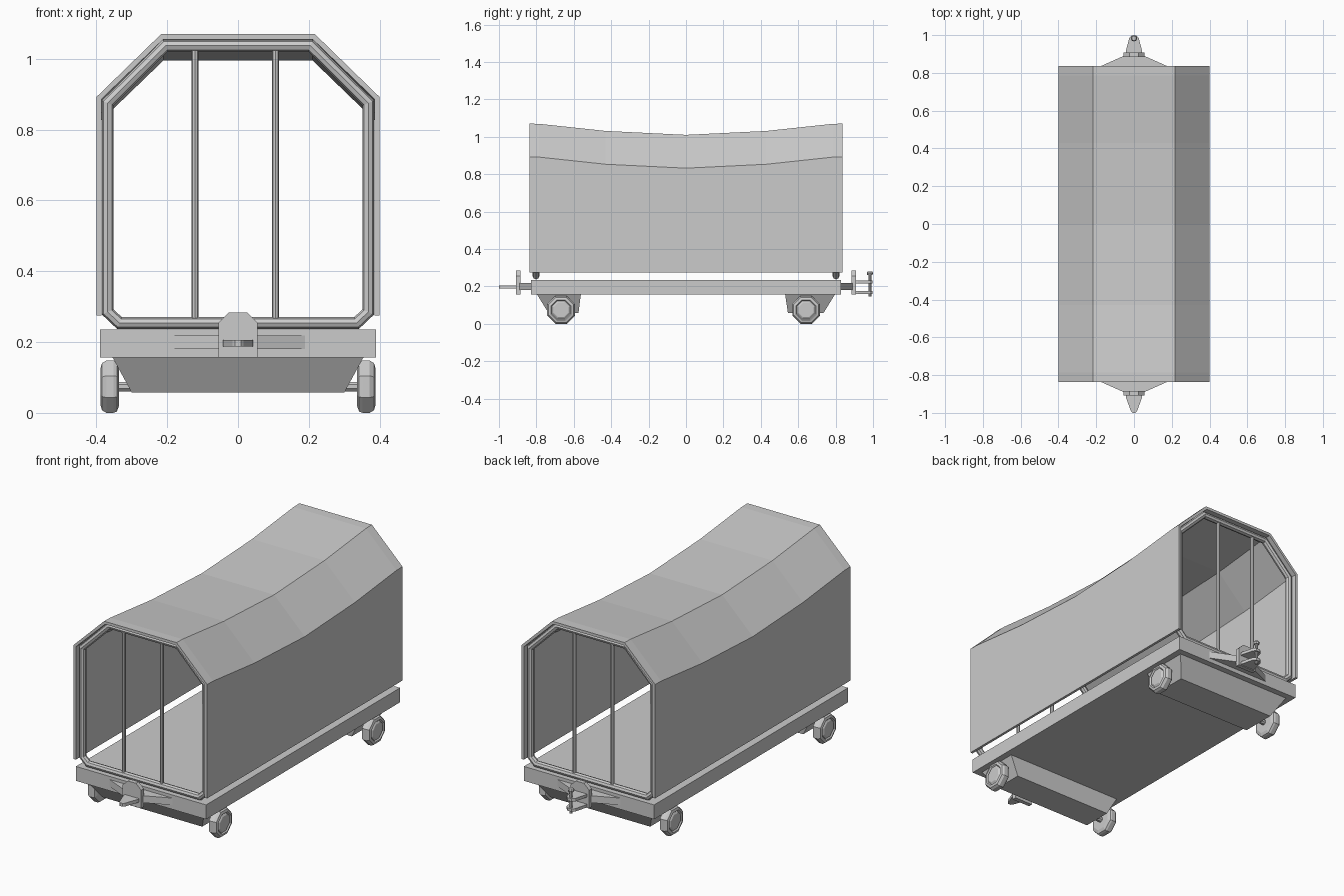
import bpy, bmesh, math
from mathutils import Vector

if "Cube" in bpy.data.objects:
    bpy.data.objects.remove(bpy.data.objects["Cube"])


def loft(name, rings, caps=True):
    """Skin a series of equal-length closed rings into a flat-shaded solid."""
    bm = bmesh.new()
    vs = [[bm.verts.new(p) for p in r] for r in rings]
    n = len(rings[0])
    for a, b in zip(vs, vs[1:]):
        for i in range(n):
            j = (i + 1) % n
            bm.faces.new((a[i], a[j], b[j], b[i]))
    if caps:
        bm.faces.new(vs[0])
        bm.faces.new(vs[-1])
    bmesh.ops.recalc_face_normals(bm, faces=bm.faces)
    me = bpy.data.meshes.new(name)
    bm.to_mesh(me)
    bm.free()
    ob = bpy.data.objects.new(name, me)
    bpy.context.collection.objects.link(ob)
    return ob


def slab(name, pts, z0, z1):
    """Extrude an (x, y) outline between two heights."""
    return loft(name, [[(x, y, z) for x, y in pts] for z in (z0, z1)])


def rect(x0, x1, y0, y1, z):
    return [(x0, y0, z), (x1, y0, z), (x1, y1, z), (x0, y1, z)]


def circle(x, y, z, r, n=8):
    return [(x + r * math.cos(2 * math.pi * i / n),
             y + r * math.sin(2 * math.pi * i / n), z) for i in range(n)]


# flat deck
loft("deck", [rect(-0.39, 0.39, -0.83, 0.83, z) for z in (0.157, 0.235)])

# sagging canopy sheet: open-bottomed shell, outer outline then inner outline
stations = [(-0.836, 0), (-0.785, 0.001), (-0.43, 0.039), (0, 0.06),
            (0.43, 0.039), (0.785, 0.001), (0.836, 0)]
outer = [(0.40, 0.275), (0.40, 0.892), (0.217, 1.07)]
inner = [(0.386, 0.275), (0.386, 0.886), (0.211, 1.055)]


def arch(half):
    return half + [(-x, z) for x, z in reversed(half)]


shell = arch(outer) + arch(inner)[::-1]
rings = [[(x, y, z - (s if z > 0.5 else 0)) for x, z in shell] for y, s in stations]
canopy = loft("canopy", rings, caps=False)
bm = bmesh.new()
bm.from_mesh(canopy.data)
bm.verts.ensure_lookup_table()
for base in (0, 12 * (len(stations) - 1)):
    for i in range(5):
        bm.faces.new([bm.verts[base + k] for k in (i, i + 1, 10 - i, 11 - i)])
bmesh.ops.recalc_face_normals(bm, faces=bm.faces)
bm.to_mesh(canopy.data)
bm.free()

# tubular end frames with two upright bars each
half = [(0.335, 0.254), (0.368, 0.285), (0.368, 0.875), (0.205, 1.037)]
for side, end in ((-1, "front"), (1, "rear")):
    y = 0.802 * side
    cu = bpy.data.curves.new(end + "_frame", 'CURVE')
    cu.dimensions = '3D'
    cu.bevel_depth = 0.018
    cu.bevel_resolution = 2
    sp = cu.splines.new('POLY')
    path = arch(half)
    sp.points.add(len(path) - 1)
    for p, (x, z) in zip(sp.points, path):
        p.co = (x, y, z, 1)
    sp.use_cyclic_u = True
    ob = bpy.data.objects.new(end + "_frame", cu)
    bpy.context.collection.objects.link(ob)
    bpy.ops.object.select_all(action='DESELECT')
    ob.select_set(True)
    bpy.context.view_layer.objects.active = ob
    bpy.ops.object.convert(target='MESH')
    bpy.ops.object.shade_flat()
    for x, tag in ((-0.122, "left"), (0.106, "right")):
        loft(f"{end}_{tag}_bar", [circle(x, y, z, 0.010) for z in (0.255, 1.035)])

    # triangular drawbar and hitch plate with chamfered top
    slab(end + "_drawbar", [(-0.20, 0.825 * side), (0.20, 0.825 * side),
                            (0.05, 0.892 * side), (-0.05, 0.892 * side)], 0.18, 0.218)
    plate = [(-0.055, 0.156), (0.055, 0.156), (0.055, 0.255), (0.025, 0.284),
             (-0.025, 0.284), (-0.055, 0.255)]
    loft(end + "_hitch_plate", [[(x, yy * side, z) for x, z in plate]
                                for yy in (0.885, 0.908)])

# front tongue, rear clevis jaws and pin
tongue = [(0.042, 0.90), (0.042, 0.92), (0.016, 0.992), (0.008, 1.0)]
tongue += [(-x, y) for x, y in reversed(tongue)]
slab("front_tongue", [(x, -y) for x, y in tongue], 0.188, 0.206)
jaw = [(0.042, 0.90), (0.042, 0.92), (0.025, 0.985), (0.012, 0.997)]
jaw += [(-x, y) for x, y in reversed(jaw)]
slab("rear_upper_jaw", jaw, 0.215, 0.231)
slab("rear_lower_jaw", jaw, 0.16, 0.176)
loft("hitch_pin", [circle(0, 0.983, z, 0.008) for z in (0.145, 0.27)])
loft("hitch_pin_head", [circle(0, 0.983, z, r) for z, r in
                        ((0.262, 0.014), (0.272, 0.017), (0.28, 0.012))])

# tapered axle housings, axles and octagonal wheels
wheel = [(0.336, 0.035), (0.336, 0.058), (0.342, 0.076), (0.352, 0.080),
         (0.372, 0.080), (0.384, 0.072), (0.388, 0.058), (0.382, 0.052), (0.388, 0.042)]
for side, end, wy, y_in, b_in in ((-1, "front", -0.668, 0.562, 0.575),
                                  (1, "rear", 0.642, 0.53, 0.545)):
    top = rect(-0.355, 0.355, y_in * side, 0.797 * side, 0.158)
    low = rect(-0.30, 0.30, b_in * side, 0.735 * side, 0.057)
    loft(end + "_axle_housing", [low, top])

    def disc(x, r):
        return [(x, wy + r * math.cos(math.pi * (2 * i + 1) / 8),
                 0.074 + r * math.sin(math.pi * (2 * i + 1) / 8)) for i in range(8)]

    loft(end + "_axle", [disc(-0.345, 0.015), disc(0.345, 0.015)])
    for m, tag in ((-1, "left"), (1, "right")):
        loft(f"{end}_{tag}_wheel", [disc(m * x, r) for x, r in wheel])
